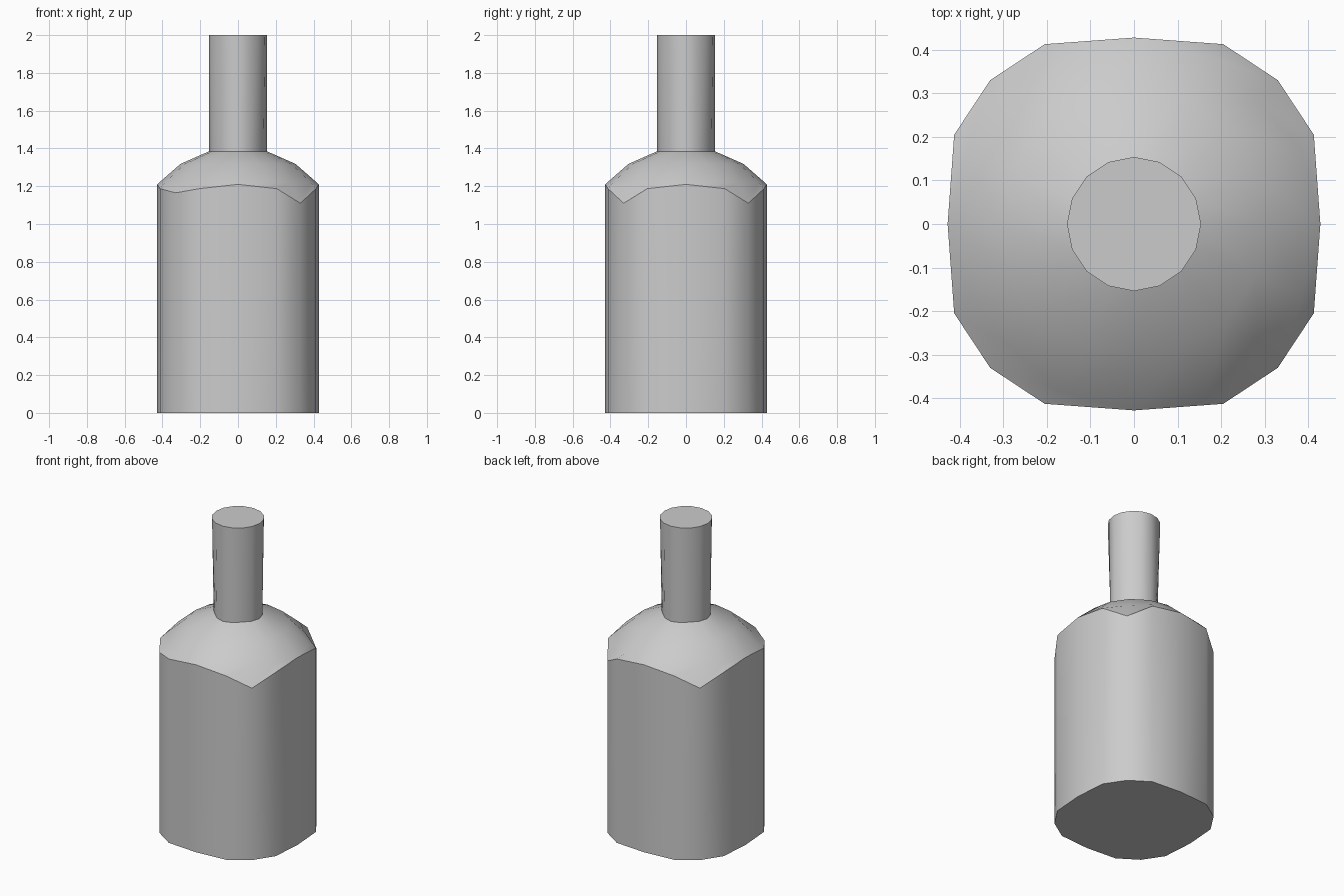
import bpy, bmesh
from math import pi, cos, sin, radians

# Remove the default cube only
cube = bpy.data.objects.get("Cube")
if cube:
    bpy.data.objects.remove(cube, do_unlink=True)

grey = bpy.data.materials.new("plain_grey")
grey.use_nodes = True
COLOUR = (0.6, 0.6, 0.6, 1)
grey.diffuse_color = COLOUR
grey.node_tree.nodes["Principled BSDF"].inputs["Base Color"].default_value = COLOUR


def ring(radii, heights, mid=22.5):
    """Sixteen points from values on the axis, beside it and on the diagonal."""
    points = []
    for i in range(16):
        k = (0, 1, 2, 1)[i % 4]
        turn = (0, radians(mid), pi / 4, pi / 2 - radians(mid))[i % 4]
        a = (i // 4) * pi / 2 + turn
        points.append((radii[k] * cos(a), radii[k] * sin(a), heights[k]))
    return points


def level(z):
    return (z, z, z)


def loft(name, rings, cap_bottom=False, cap_top=False):
    """Join the rings with quads and close the ends where asked."""
    bm = bmesh.new()
    loops = [[bm.verts.new(p) for p in r] for r in rings]
    for low, high in zip(loops, loops[1:]):
        for i in range(16):
            j = (i + 1) % 16
            bm.faces.new((low[i], low[j], high[j], high[i]))
    if cap_bottom:
        bm.faces.new(loops[0][::-1])
    if cap_top:
        bm.faces.new(loops[-1])
    bmesh.ops.remove_doubles(bm, verts=bm.verts, dist=0.0005)
    mesh = bpy.data.meshes.new(name)
    bm.to_mesh(mesh)
    bm.free()
    mesh.materials.append(grey)
    obj = bpy.data.objects.new(name, mesh)
    bpy.context.collection.objects.link(obj)
    bpy.ops.object.select_all(action='DESELECT')
    obj.select_set(True)
    bpy.context.view_layer.objects.active = obj
    bpy.ops.object.shade_smooth_by_angle(angle=radians(45))
    return obj


# Rounded-square rim where the body meets the shoulder
body_radii = (0.428, 0.461, 0.467)
rim = ring(body_radii, (1.21, 1.187, 1.11), 26.4)
x, y, z = rim[10]
rim[10] = (x, y, 1.165)  # one corner sits higher

# Neck flares very slightly towards its top
neck_foot = ring((0.153, 0.146, 0.137), level(1.385))
neck_top = ring(level(0.154), level(2.0))

# Body
loft("body", [ring(body_radii, level(0), 26.4), rim], cap_bottom=True)

# Domed shoulder, its lower ring meeting the rim at the flat sides
loft("shoulder", [
    rim,
    ring((0.428, 0.42, 0.40), (1.21, 1.222, 1.22), 24),
    ring(level(0.305), level(1.318)),
    neck_foot,
])

# Neck
loft("neck", [neck_foot, neck_top], cap_top=True)
